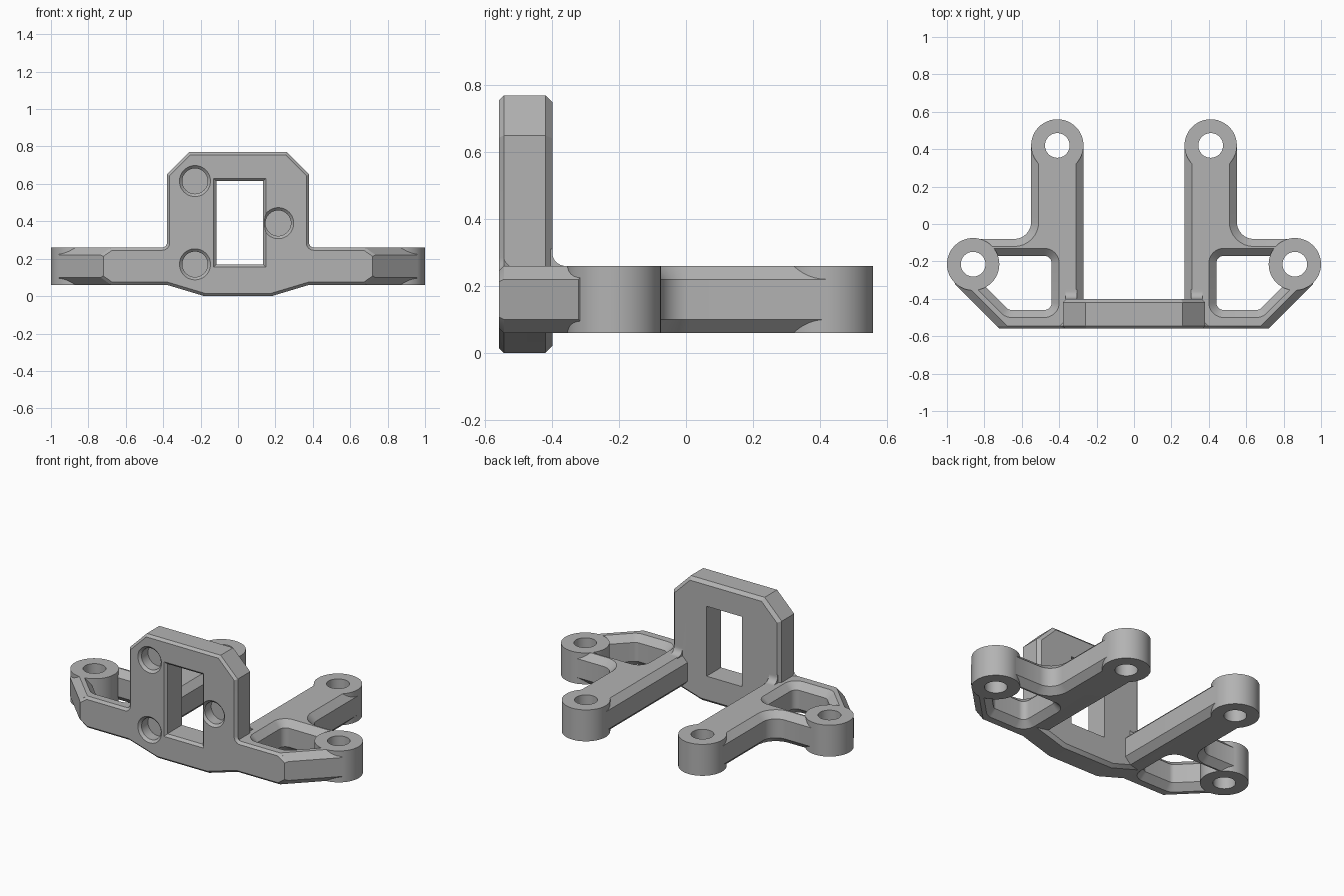
import bpy, bmesh, math
from mathutils import Vector

cube = bpy.data.objects.get("Cube")
if cube:
    bpy.data.objects.remove(cube, do_unlink=True)

grey = bpy.data.materials.new("plain grey")
grey.use_nodes = True
grey.diffuse_color = (0.45, 0.45, 0.45, 1)
grey.node_tree.nodes["Principled BSDF"].inputs["Base Color"].default_value = grey.diffuse_color


def rounded(corners, steps=8):
    """Corners are (a, b, radius, chamfer weight of the edge that follows)."""
    pts, weights = [], []
    for i, (a, b, r, w) in enumerate(corners):
        p = Vector((a, b))
        if not r:
            pts.append(p)
            weights.append(w)
            continue
        u = (Vector(corners[i - 1][:2]) - p).normalized()
        v = (Vector(corners[(i + 1) % len(corners)][:2]) - p).normalized()
        half = (math.pi - u.angle(v)) / 2
        start, end = p + u * r * math.tan(half), p + v * r * math.tan(half)
        k = math.cos(half)
        for s in range(steps + 1):
            t = s / steps
            c0, c1, c2 = (1 - t) ** 2, 2 * k * t * (1 - t), t * t
            pts.append((start * c0 + p * c1 + end * c2) / (c0 + c1 + c2))
            weights.append(w if s == steps else 1)
    return pts, weights


def offset(pts, weights, d):
    """Move every edge of a counter-clockwise outline inward by d * weight."""
    out = []
    for i, p in enumerate(pts):
        e0 = (p - pts[i - 1]).normalized()
        e1 = (pts[(i + 1) % len(pts)] - p).normalized()
        n0, n1 = Vector((-e0.y, e0.x)), Vector((-e1.y, e1.x))
        d0, d1 = d * weights[i - 1], d * weights[i]
        det = n0.x * n1.y - n0.y * n1.x
        if abs(det) < 1e-4:
            out.append(p + n0 * d0)
        else:
            out.append(p + Vector((d0 * n1.y - d1 * n0.y, n0.x * d1 - n1.x * d0)) / det)
    return out


def loft(name, outline, sections, axis="Z"):
    """Stack offset copies of an outline; sections are (level, offset)."""
    pts, weights = outline
    place = {"Z": lambda p, h: (p.x, p.y, h),
             "Y": lambda p, h: (p.x, h, p.y),
             "X": lambda p, h: (h, p.x, p.y)}[axis]
    bm = bmesh.new()
    rings = [[bm.verts.new(place(p, h)) for p in offset(pts, weights, d)] for h, d in sections]
    n = len(pts)
    for lo, hi in zip(rings, rings[1:]):
        for i in range(n):
            j = (i + 1) % n
            bm.faces.new((lo[i], lo[j], hi[j], hi[i]))
    bm.faces.new(rings[0])
    bm.faces.new(rings[-1])
    bmesh.ops.recalc_face_normals(bm, faces=bm.faces)
    mesh = bpy.data.meshes.new(name)
    bm.to_mesh(mesh)
    bm.free()
    mesh.materials.append(grey)
    obj = bpy.data.objects.new(name, mesh)
    bpy.context.collection.objects.link(obj)
    return obj


def circle(a, b, r, n=48):
    pts = [Vector((a + r * math.cos(t * math.tau / n), b + r * math.sin(t * math.tau / n)))
           for t in range(n)]
    return pts, [1] * n


def apply(obj, kind, **settings):
    mod = obj.modifiers.new("step", kind)
    for key, value in settings.items():
        setattr(mod, key, value)
    bpy.context.view_layer.objects.active = obj
    bpy.ops.object.modifier_apply(modifier=mod.name)


def combine(obj, other, operation):
    apply(obj, "BOOLEAN", object=other, operation=operation, solver="EXACT")
    bpy.data.objects.remove(other, do_unlink=True)


LOW, HIGH, C = 0.06, 0.26, 0.04
BOSSES = [(0.41, 0.42), (0.86, -0.215)]

# Left arm and wing with chamfered rims
arm = rounded([(0.27, -0.545, 0, 0), (0.735, -0.545, 0, 1), (0.959, -0.321, 0, 0),
               (0.86, -0.215, 0, 0), (0.86, -0.08, 0, 1), (0.55, -0.08, 0.09, 1),
               (0.55, 0.42, 0, 0), (0.27, 0.42, 0, 1)])
bracket = loft("bracket", arm, [(LOW, C), (LOW + C, 0), (HIGH - C, 0), (HIGH, C)])

# Open pocket in the wing, flared at both ends
pocket = rounded([(0.44, -0.46, 0.04, 1), (0.67, -0.46, 0.04, 1), (0.80, -0.33, 0, 1),
                  (0.80, -0.17, 0, 1), (0.44, -0.17, 0.04, 1)])
combine(bracket, loft("pocket", pocket, [(LOW - 0.01, -C - 0.01), (LOW + C, 0),
                                         (HIGH - C, 0), (HIGH + 0.01, -C - 0.01)]), "DIFFERENCE")

# Mounting bosses and their through holes
for x, y in BOSSES:
    combine(bracket, loft("boss", circle(x, y, 0.14), [(LOW, 0), (HIGH, 0)]), "UNION")
for x, y in BOSSES:
    combine(bracket, loft("bore", circle(x, y, 0.066), [(0, 0), (0.4, 0)]), "DIFFERENCE")

# Concave blend between arm and upright plate
blend = rounded([(-0.42, 0.24, 0, 1), (-0.35, 0.24, 0, 1), (-0.35, HIGH, 0, 1),
                 (-0.40, HIGH, 0.04, 1), (-0.40, 0.31, 0, 1), (-0.42, 0.31, 0, 1)])
combine(bracket, loft("blend", blend, [(0.305, 0), (0.365, 0)], "X"), "UNION")
apply(bracket, "MIRROR", use_axis=(True, False, False), use_mirror_merge=False)


def symmetric(half):
    return rounded(half + [(-a, b, r, w) for a, b, r, w in reversed(half)])


# Upright plate
plate = symmetric([(0.18, 0, 0, 1), (0.38, LOW, 0, 1), (0.38, 0.65, 0, 1), (0.26, 0.77, 0, 1)])
combine(bracket, loft("plate", plate, [(-0.55, 0.005), (-0.545, 0), (-0.42, 0), (-0.40, 0.02)], "Y"),
        "UNION")

# Front face running across plate and wings
face = symmetric([(0.18, 0, 0, 1), (0.38, LOW, 0, 1), (0.678, LOW, 0, 1), (0.735, 0.10, 0, 1),
                  (0.735, 0.22, 0, 1), (0.678, HIGH, 0, 1), (0.38, HIGH, 0.025, 1),
                  (0.38, 0.65, 0, 1), (0.26, 0.77, 0, 1)])
combine(bracket, loft("front_face", face, [(-0.56, 0.015), (-0.545, 0), (-0.50, 0.03)], "Y"), "UNION")

# Rectangular window with a chamfered front rim
window = rounded([(-0.115, 0.17, 0, 1), (0.135, 0.17, 0, 1), (0.135, 0.615, 0, 1), (-0.115, 0.615, 0, 1)])
combine(bracket, loft("window", window, [(-0.57, -0.025), (-0.545, 0), (-0.3, 0)], "Y"), "DIFFERENCE")

# Blind round sockets in the front
for x, z in [(-0.23, 0.615), (-0.23, 0.17), (0.215, 0.39)]:
    combine(bracket, loft("socket", circle(x, z, 0.068), [(-0.57, -0.025), (-0.545, 0), (-0.48, 0)], "Y"),
            "DIFFERENCE")

bpy.ops.object.select_all(action="DESELECT")
bracket.select_set(True)
bpy.context.view_layer.objects.active = bracket
bpy.ops.object.shade_smooth_by_angle(angle=math.radians(25))
